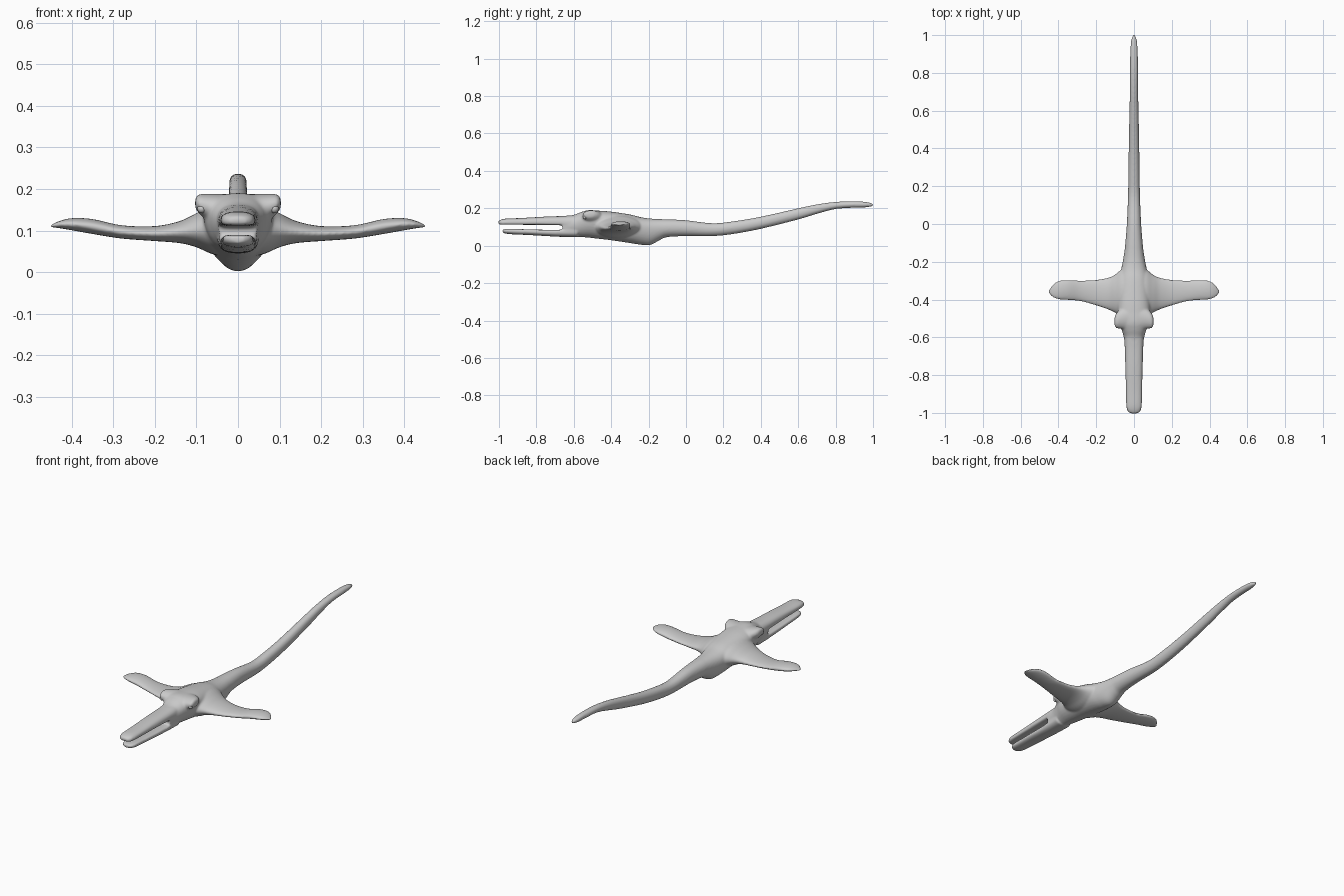
import bpy, bmesh, math
from mathutils import Vector

grey = bpy.data.materials.new("soft grey")
grey.diffuse_color = (0.6, 0.6, 0.6, 1)
SIDES = 32


def catmull(rows, steps=5):
    """Smoothly resample a list of section rows."""
    out = []
    for i in range(len(rows) - 1):
        p = [rows[max(0, min(len(rows) - 1, i + k))] for k in (-1, 0, 1, 2)]
        for s in range(steps):
            t = s / steps
            row = []
            for a, b, c, d in zip(*p):
                row.append(0.5 * (2 * b + (c - a) * t + (2 * a - 5 * b + 4 * c - d) * t * t
                                  + (3 * b - a - 3 * c + d) * t ** 3))
            out.append(row)
    return out + [rows[-1]]


def loft(bm, rings):
    """Skin closed rings and cap both ends."""
    loops = [[bm.verts.new(p) for p in ring] for ring in rings]
    for a, b in zip(loops, loops[1:]):
        for j in range(SIDES):
            k = (j + 1) % SIDES
            bm.faces.new((a[j], a[k], b[k], b[j]))
    bm.faces.new(loops[0][::-1])
    bm.faces.new(loops[-1])


def power(v, e):
    return math.copysign(abs(v) ** e, v)


def section(y, w, bottom, top, mid, et=0.9, eb=1.0):
    """Egg ring across the body: widest at height mid."""
    ring = []
    for j in range(SIDES):
        a = math.tau * j / SIDES
        c, s = math.cos(a), math.sin(a)
        e = et if s >= 0 else eb
        h = top - mid if s >= 0 else mid - bottom
        ring.append((max(w, 0.002) * power(c, e), y, mid + h * power(s, e)))
    return ring


bm = bmesh.new()

# Trunk and tail: y, half width, bottom, top, height of widest point
trunk = [
    (-0.66, 0.046, 0.050, 0.155, 0.105), (-0.60, 0.054, 0.048, 0.165, 0.115),
    (-0.56, 0.066, 0.046, 0.180, 0.130), (-0.52, 0.080, 0.043, 0.190, 0.140),
    (-0.46, 0.084, 0.036, 0.187, 0.135), (-0.40, 0.086, 0.029, 0.182, 0.120),
    (-0.30, 0.080, 0.014, 0.167, 0.105), (-0.24, 0.068, 0.005, 0.152, 0.095),
    (-0.19, 0.058, 0.004, 0.145, 0.090), (-0.14, 0.050, 0.030, 0.142, 0.092),
    (-0.10, 0.046, 0.046, 0.141, 0.094), (0.00, 0.038, 0.051, 0.136, 0.094),
    (0.14, 0.032, 0.051, 0.120, 0.086), (0.25, 0.030, 0.062, 0.130, 0.096),
    (0.40, 0.028, 0.090, 0.155, 0.122), (0.60, 0.024, 0.140, 0.200, 0.170),
    (0.70, 0.022, 0.170, 0.221, 0.195), (0.80, 0.021, 0.196, 0.234, 0.215),
    (0.90, 0.020, 0.203, 0.237, 0.220), (0.96, 0.017, 0.205, 0.234, 0.220),
    (0.99, 0.010, 0.209, 0.228, 0.218), (1.003, 0.003, 0.214, 0.220, 0.217)]
loft(bm, [section(*r) for r in catmull(trunk)])

# Upper and lower jaws, separated by the open mouth
upper_jaw = [
    (-1.003, 0.018, 0.116, 0.132, 0.122), (-0.99, 0.034, 0.113, 0.139, 0.124),
    (-0.96, 0.041, 0.112, 0.145, 0.125), (-0.88, 0.043, 0.112, 0.148, 0.125),
    (-0.76, 0.046, 0.111, 0.155, 0.125), (-0.66, 0.049, 0.108, 0.159, 0.123),
    (-0.58, 0.052, 0.090, 0.165, 0.120)]
lower_jaw = [
    (-0.980, 0.018, 0.070, 0.086, 0.080), (-0.965, 0.032, 0.065, 0.089, 0.080),
    (-0.93, 0.038, 0.061, 0.090, 0.079), (-0.84, 0.041, 0.057, 0.087, 0.076),
    (-0.74, 0.044, 0.051, 0.085, 0.074), (-0.66, 0.046, 0.047, 0.087, 0.074),
    (-0.58, 0.050, 0.045, 0.110, 0.080)]
loft(bm, [section(*r, 0.8, 0.45) for r in catmull(upper_jaw)])
loft(bm, [section(*r, 0.45, 0.8) for r in catmull(lower_jaw)])

# Brow shelf: x, front, back, bottom, top
brow = [(-0.103, -0.535, -0.495, 0.155, 0.176), (-0.095, -0.550, -0.475, 0.143, 0.187),
        (-0.070, -0.555, -0.450, 0.125, 0.189), (0.0, -0.565, -0.420, 0.110, 0.187)]
brow += [(-r[0], *r[1:]) for r in reversed(brow[:-1])]
# Flippers: x, front, back, bottom, top
flipper = [(0.0, -0.52, -0.20, 0.030, 0.165), (0.06, -0.495, -0.235, 0.043, 0.160),
           (0.10, -0.470, -0.267, 0.060, 0.142), (0.14, -0.452, -0.285, 0.070, 0.123),
           (0.20, -0.432, -0.295, 0.075, 0.111), (0.28, -0.410, -0.300, 0.081, 0.113),
           (0.35, -0.403, -0.296, 0.092, 0.128), (0.40, -0.399, -0.302, 0.101, 0.130),
           (0.43, -0.388, -0.322, 0.106, 0.123), (0.447, -0.374, -0.343, 0.108, 0.115),
           (0.453, -0.364, -0.352, 0.109, 0.113)]


def cross_ring(x, front, back, bottom, top):
    ring = []
    for j in range(SIDES):
        a = math.tau * j / SIDES
        ring.append((x, (front + back) / 2 + (back - front) / 2 * math.cos(a),
                     (bottom + top) / 2 + (top - bottom) / 2 * math.sin(a)))
    return ring


loft(bm, [cross_ring(*r) for r in catmull(brow)])
for side in (1, -1):
    loft(bm, [cross_ring(side * r[0], *r[1:]) for r in catmull(flipper)])
bmesh.ops.recalc_face_normals(bm, faces=bm.faces)

# Body: all lofts fused into one smooth skin
mesh = bpy.data.meshes.new("body")
bm.to_mesh(mesh)
bm.free()
body = bpy.data.objects.new("body", mesh)
bpy.context.collection.objects.link(body)
mesh.materials.append(grey)
fuse = body.modifiers.new("fuse", "REMESH")
fuse.mode = "VOXEL"
fuse.voxel_size = 0.005
fuse.use_smooth_shade = True
relax = body.modifiers.new("relax", "SMOOTH")
relax.factor = 0.5
relax.iterations = 8

# Eyes
for side, name in ((1, "left_eye"), (-1, "right_eye")):
    bpy.ops.mesh.primitive_uv_sphere_add(segments=20, ring_count=12, radius=0.011,
                                         location=(side * 0.087, -0.541, 0.153))
    eye = bpy.context.object
    eye.name = name
    eye.data.materials.append(grey)
    bpy.ops.object.shade_smooth()
